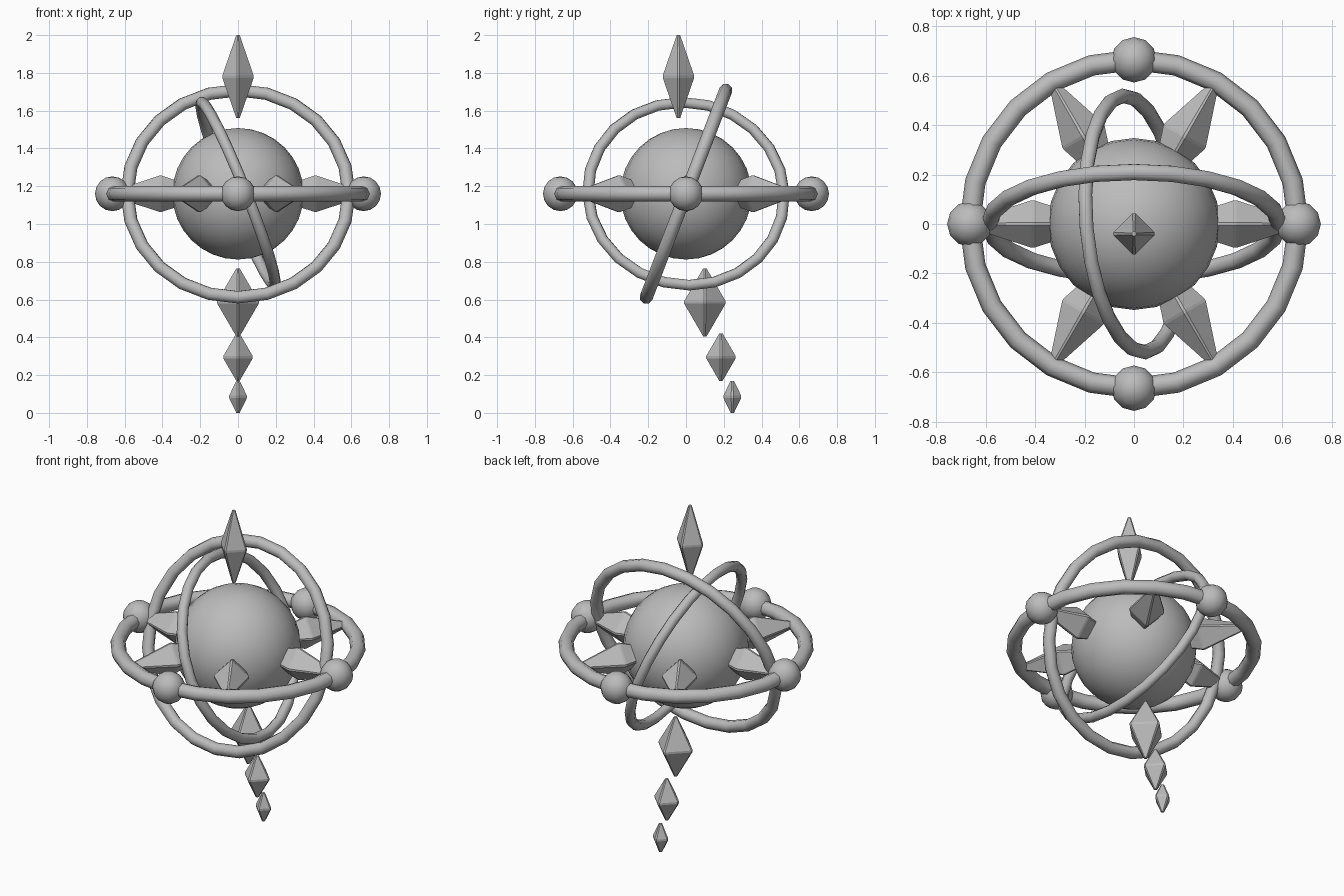
import bpy, bmesh, math
from mathutils import Vector

if "Cube" in bpy.data.objects:
    bpy.data.objects.remove(bpy.data.objects["Cube"])

CZ = 1.16  # height of the core centre

stone = bpy.data.materials.new("grey_stone")
stone.diffuse_color = (0.5, 0.5, 0.5, 1)
stone.use_nodes = True
stone.node_tree.nodes["Principled BSDF"].inputs["Base Color"].default_value = stone.diffuse_color


def finish(name):
    ob = bpy.context.object
    ob.name = name
    ob.data.materials.append(stone)
    bpy.ops.object.shade_smooth()
    return ob


def ball(name, loc, radius, seg, rings):
    bpy.ops.mesh.primitive_uv_sphere_add(segments=seg, ring_count=rings,
                                         radius=radius, location=loc)
    return finish(name)


def ring(name, major, minor, rot):
    bpy.ops.mesh.primitive_torus_add(major_segments=24, minor_segments=8,
                                     major_radius=major, minor_radius=minor,
                                     location=(0, 0, CZ),
                                     rotation=[math.radians(a) for a in rot])
    return finish(name)


def crystal(name, loc, half_len, half_width, rot=(0, 0, 0)):
    """Long four-sided double pyramid with narrow chamfered edges and tips."""
    c = 0.006
    bm = bmesh.new()
    loops = []
    for z, r in ((-half_len, 0.009), (-c, half_width), (c, half_width), (half_len, 0.009)):
        loop = []
        for k in range(4):
            d = Vector((math.cos(k * math.pi / 2), math.sin(k * math.pi / 2), 0))
            t = Vector((-d.y, d.x, 0))
            w = min(c, r * 0.4)
            for s in (-1, 1):
                loop.append(bm.verts.new(d * r + t * w * s + Vector((0, 0, z))))
        loops.append(loop)
    for a, b in zip(loops, loops[1:]):
        for i in range(8):
            j = (i + 1) % 8
            bm.faces.new((a[i], a[j], b[j], b[i]))
    bm.faces.new(loops[0][::-1])
    bm.faces.new(loops[-1])
    me = bpy.data.meshes.new(name)
    bm.to_mesh(me)
    bm.free()
    me.materials.append(stone)
    ob = bpy.data.objects.new(name, me)
    ob.location = loc
    ob.rotation_euler = rot
    bpy.context.collection.objects.link(ob)


# Core sphere
ball("core", (0, 0, CZ), 0.348, 24, 16)

# Three nested orbit rings
ring("level_ring", 0.665, 0.042, (0, 0, 0))
ring("leaning_ring", 0.587, 0.035, (69, 0, 0))
ring("inner_ring", 0.521, 0.030, (0, 68.3, 5))

# Four nodes on the level ring
for i in range(4):
    a = i * math.pi / 2
    ball(f"ring_node_{i}", (0.665 * math.cos(a), 0.665 * math.sin(a), CZ), 0.092, 12, 8)

# Six spikes growing out of the core
for i in range(6):
    a = i * math.pi / 3
    crystal(f"core_spike_{i}", (0.41 * math.cos(a), 0.41 * math.sin(a), CZ),
            0.27, 0.096, (0, math.pi / 2, a))

# Crown crystal and trailing tail crystals
crystal("crown_crystal", (0, -0.04, 1.78), 0.22, 0.083)
for i, (y, z, l, w) in enumerate(((0.10, 0.585, 0.18, 0.11),
                                  (0.185, 0.295, 0.125, 0.078),
                                  (0.245, 0.085, 0.085, 0.047))):
    crystal(f"tail_crystal_{i}", (0, y, z), l, w)
